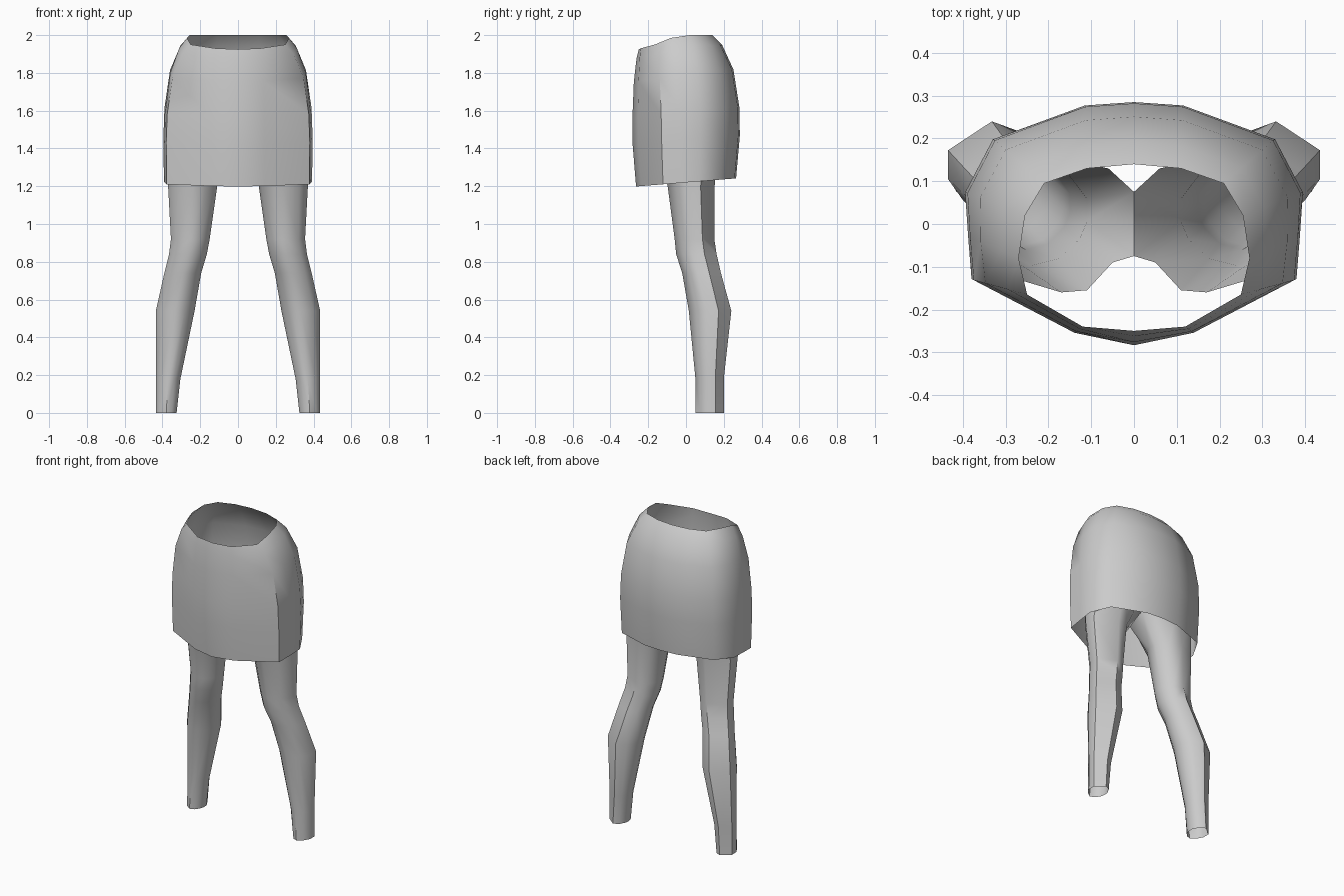
import bpy, bmesh, math

if "Cube" in bpy.data.objects:
    bpy.data.objects.remove(bpy.data.objects["Cube"])

mat = bpy.data.materials.new("light grey")
mat.diffuse_color = (0.6, 0.6, 0.6, 1)
mat.use_nodes = True
mat.node_tree.nodes["Principled BSDF"].inputs["Base Color"].default_value = mat.diffuse_color


def loft(name, rings):
    """Open tube through closed rings that share a point count."""
    bm = bmesh.new()
    rows = [[bm.verts.new(p) for p in r] for r in rings]
    n = len(rows[0])
    for a, b in zip(rows, rows[1:]):
        for i in range(n):
            bm.faces.new((a[i], a[(i + 1) % n], b[(i + 1) % n], b[i]))
    bmesh.ops.recalc_face_normals(bm, faces=bm.faces)
    # make the sheet face outward from its own axis
    score = 0
    mid = [sum(p[k] for r in rings for p in r) / (n * len(rings)) for k in (0, 1)]
    for f in bm.faces:
        c = f.calc_center_median()
        score += f.normal.x * (c.x - mid[0]) + f.normal.y * (c.y - mid[1])
    if score < 0:
        bmesh.ops.reverse_faces(bm, faces=bm.faces)
    me = bpy.data.meshes.new(name)
    bm.to_mesh(me)
    bm.free()
    ob = bpy.data.objects.new(name, me)
    bpy.context.collection.objects.link(ob)
    me.materials.append(mat)
    bpy.context.view_layer.objects.active = ob
    ob.select_set(True)
    bpy.ops.object.shade_smooth_by_angle(angle=math.radians(50))
    ob.select_set(False)
    return ob


# Skirt: half outlines from front to back, blended from waist rim to hip
rim = [(0, -.25, 1.925), (.12, -.24, 1.93), (.25, -.165, 1.95), (.27, -.08, 1.985),
       (.255, .02, 2.0), (.21, .095, 2.0), (.11, .13, 2.0), (0, .14, 2.0)]
hip = [(0, -.285), (.14, -.255), (.38, -.13), (.388, -.03),
       (.395, .075), (.33, .2), (.115, .28), (0, .288)]


def skirt_ring(level):
    half = []
    for (rx, ry, rz), (hx, hy) in zip(rim, hip):
        hem = 1.22 + .075 * hy
        w, drop, sy = level
        z = rz + (hem - rz) * drop
        half.append((rx + (hx - rx) * w, (ry + (hy - ry) * w) * sy, z))
    return half + [(-x, y, z) for x, y, z in half[-2:0:-1]]


skirt_levels = [(0, 0, 1), (.35, .07, 1), (.75, .24, 1), (.96, .5, 1),
                (1, .7, .99), (.98, 1, .93)]
loft("skirt", [skirt_ring(l) for l in skirt_levels])

# Legs: cross-section template scaled to each level's bounds
section = [(0, 1), (1, .4), (1, -.2), (.65, -.65), (0, -1),
           (-.5, -.87), (-.87, -.5), (-1, -.17), (-1, .25), (-.6, .8)]
levels = [  # z, inner x, outer x, front y, back y
    (0, .325, .435, .05, .2), (.18, .305, .435, .05, .2),
    (.54, .23, .435, .015, .24), (.74, .195, .39, -.02, .185),
    (.84, .165, .365, -.052, .162), (.92, .15, .355, -.06, .15),
    (1.2, .11, .37, -.097, .152)]
leg_top = [(.2, .16, 1.45), (.34, .11, 1.46), (.37, -.02, 1.46), (.27, -.13, 1.45),
           (.17, -.16, 1.44), (.11, -.155, 1.42), (.05, -.09, 1.4), (0, -.075, 1.38),
           (0, .075, 1.38), (.06, .13, 1.41)]
for side, label in ((1, "left"), (-1, "right")):
    rings = []
    for z, xi, xo, yf, yb in levels:
        cx, cy, hw, hd = (xi + xo) / 2, (yf + yb) / 2, (xo - xi) / 2, (yb - yf) / 2
        rings.append([(side * (cx + u * hw), cy + v * hd, z) for u, v in section])
    rings.append([(side * x, y, z) for x, y, z in leg_top])
    loft(label + "_legging", rings)
